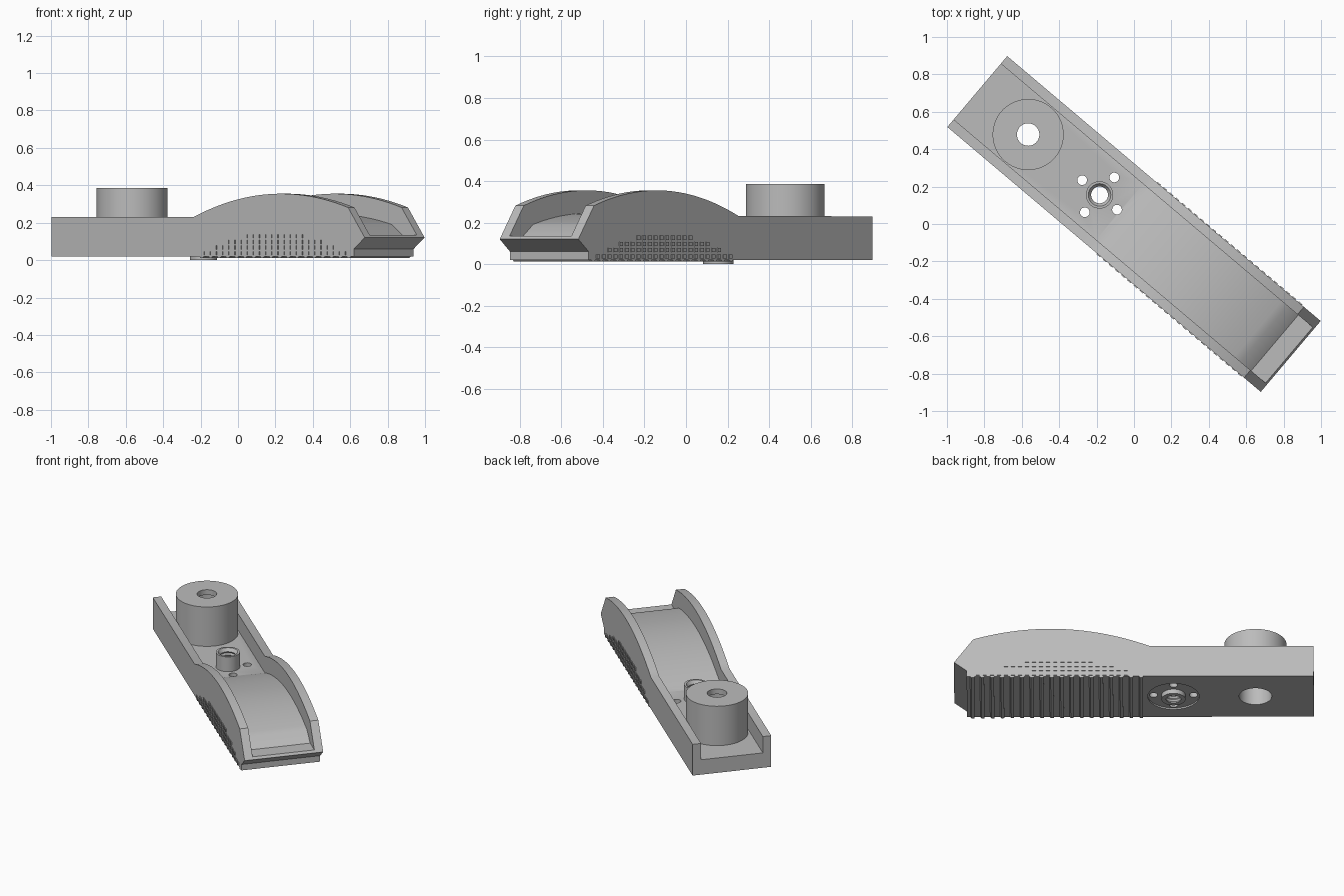
import bpy, bmesh, math
from mathutils import Matrix

if "Cube" in bpy.data.objects:
    bpy.data.objects.remove(bpy.data.objects["Cube"], do_unlink=True)

# The bar lies diagonally: local x runs along it, local y across it
TURN = Matrix.Rotation(math.radians(-40.2), 4, 'Z')
END, HALF, INNER, BASE = 1.097, 0.248, 0.195, 0.02
BOSS_X, BUSH_X = -0.741, -0.241

grey = bpy.data.materials.new("plain_grey")
grey.use_nodes = True
grey.diffuse_color = (0.5, 0.5, 0.5, 1)
grey.node_tree.nodes["Principled BSDF"].inputs["Base Color"].default_value = (0.5, 0.5, 0.5, 1)


def finish(name, bm):
    bmesh.ops.recalc_face_normals(bm, faces=bm.faces)
    mesh = bpy.data.meshes.new(name)
    bm.to_mesh(mesh)
    bm.free()
    mesh.materials.append(grey)
    obj = bpy.data.objects.new(name, mesh)
    obj.matrix_world = TURN
    bpy.context.collection.objects.link(obj)
    return obj


def extrude_profile(name, points, half):
    """Side profile (along, up) extruded across the bar."""
    bm = bmesh.new()
    face = bm.faces.new([bm.verts.new((x, -half, z)) for x, z in points])
    new = bmesh.ops.extrude_face_region(bm, geom=[face])["geom"]
    verts = [g for g in new if isinstance(g, bmesh.types.BMVert)]
    bmesh.ops.translate(bm, verts=verts, vec=(0, 2 * half, 0))
    return finish(name, bm)


def lathe(name, points, cx, cy=0, steps=48):
    """Closed (radius, height) profile turned round a vertical axis."""
    bm = bmesh.new()
    rings = []
    for i in range(steps):
        a = 2 * math.pi * i / steps
        rings.append([bm.verts.new((cx + r * math.cos(a), cy + r * math.sin(a), z))
                      for r, z in points])
    n = len(points)
    for i in range(steps):
        a, b = rings[i], rings[(i + 1) % steps]
        for j in range(n):
            k = (j + 1) % n
            bm.faces.new((a[j], b[j], b[k], a[k]))
    return finish(name, bm)


def cylinder(name, r, z0, z1, cx, cy=0, steps=48):
    bm = bmesh.new()
    bmesh.ops.create_cone(bm, cap_ends=True, segments=steps, radius1=r, radius2=r, depth=z1 - z0,
                          matrix=Matrix.Translation((cx, cy, (z0 + z1) / 2)))
    return finish(name, bm)


def select(obj):
    bpy.ops.object.select_all(action='DESELECT')
    obj.select_set(True)
    bpy.context.view_layer.objects.active = obj


def cut(obj, cutter):
    mod = obj.modifiers.new("cut", 'BOOLEAN')
    mod.operation, mod.solver, mod.object = 'DIFFERENCE', 'EXACT', cutter
    select(obj)
    bpy.ops.object.modifier_apply(modifier=mod.name)
    bpy.data.objects.remove(cutter, do_unlink=True)


def smooth(obj):
    select(obj)
    bpy.ops.object.shade_smooth_by_angle(angle=math.radians(30))


def arch(start, stop, drop, steps=24):
    """Arched crest, lowered by drop."""
    xs = [start + (stop - start) * i / steps for i in range(steps + 1)]
    return [(x, 0.355 - drop - 0.333 * (x - 0.51) ** 2) for x in xs]


# Bar with arched side walls and pointed nose
outline = [(-END, BASE), (-END, 0.23)] + arch(-0.1, 0.98, 0)
outline += [(END, 0.12), (1.02, 0.06), (1.02, BASE)]
body = extrude_profile("channel_body", outline, HALF)

# Channel between the walls, with an arched floor and a low lip at the nose
channel = [(-1.3, 0.12)] + arch(-0.1, 0.91, 0.111)
channel += [(0.985, 0.135), (1.3, 0.135), (1.3, 0.6), (-1.3, 0.6)]
cut(body, extrude_profile("channel_cutter", channel, INNER))

# Holes for the boss and bushing, ring recess below and four screw holes
cut(body, cylinder("boss_hole", 0.1, -0.1, 0.3, BOSS_X))
cut(body, cylinder("ring_recess", 0.157, -0.1, 0.03, BUSH_X))
cut(body, cylinder("bushing_hole", 0.065, -0.1, 0.3, BUSH_X))
for i in range(4):
    a = i * math.pi / 2
    cut(body, cylinder("screw_hole", 0.026, -0.1, 0.3, BUSH_X + 0.122 * math.cos(a),
                       0.122 * math.sin(a), 20))
smooth(body)

# Large round boss, hollow from below
smooth(lathe("round_boss", [(0.06, 0.385), (0.19, 0.385), (0.19, 0.11),
                            (0.1, 0.11), (0.1, 0.35), (0.06, 0.35)], BOSS_X, steps=64))

# Threaded bushing
thread = []
for i in range(9):
    z = 0.2 - i * 0.022
    thread += [(0.045, z), (0.052, z - 0.011)]
smooth(lathe("threaded_bushing", [(0.073, 0), (0.073, 0.22), (0.06, 0.22)] + thread
             + [(0.045, 0)], BUSH_X))

# Saw-tooth grip ribs underneath
bm = bmesh.new()
for i in range(18):
    x = -0.055 + i * 0.0605
    pts = [(x, 0.021), (x, 0.012), (x + 0.018, 0.012), (x + 0.026, 0.021)]
    sides = [[bm.verts.new((px, y, pz)) for px, pz in pts] for y in (-HALF, HALF)]
    bm.faces.new(sides[0])
    bm.faces.new(sides[1])
    for j in range(4):
        k = (j + 1) % 4
        bm.faces.new((sides[0][j], sides[0][k], sides[1][k], sides[1][j]))
finish("grip_ribs", bm)

# Stepped rows of grip studs on both side walls
bm = bmesh.new()
for row, count in enumerate((24, 20, 16, 10)):
    for i in range(count):
        x = 0.458 + (i - (count - 1) / 2) * 0.043
        for side in (-1, 1):
            place = Matrix.Translation((x, side * HALF, 0.037 + row * 0.03))
            bmesh.ops.create_cube(bm, size=1, matrix=place @ Matrix.Diagonal((0.024, 0.01, 0.02, 1)))
finish("grip_studs", bm)
